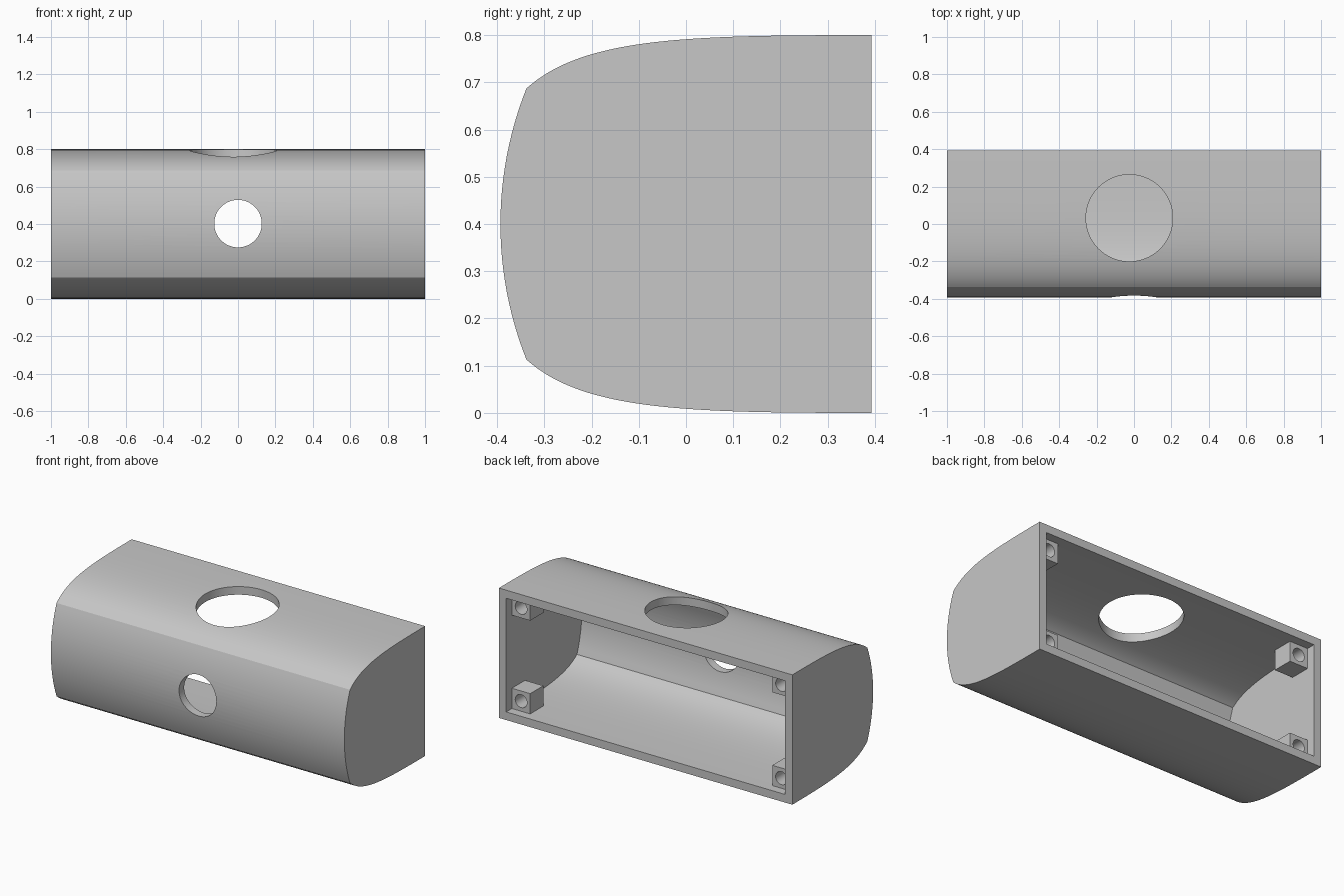
import bpy, bmesh, math
from mathutils import Vector
from mathutils.geometry import interpolate_bezier

cube = bpy.data.objects.get("Cube")
if cube:
    bpy.data.objects.remove(cube, do_unlink=True)

WALL, BACK, MID = 0.05, 0.393, 0.4

grey = bpy.data.materials.new("light grey")
grey.use_nodes = True
grey.diffuse_color = (0.57, 0.57, 0.57, 1)
grey.node_tree.nodes["Principled BSDF"].inputs["Base Color"].default_value = grey.diffuse_color


def add_object(name, bm):
    bmesh.ops.recalc_face_normals(bm, faces=bm.faces)
    mesh = bpy.data.meshes.new(name)
    bm.to_mesh(mesh)
    bm.free()
    mesh.materials.append(grey)
    obj = bpy.data.objects.new(name, mesh)
    bpy.context.collection.objects.link(obj)
    return obj


def prism(name, profile, half):
    """Extrude a (y, z) outline across x."""
    bm = bmesh.new()
    face = bm.faces.new([bm.verts.new((-half, p.x, p.y)) for p in profile])
    ext = bmesh.ops.extrude_face_region(bm, geom=[face])["geom"]
    verts = [v for v in ext if isinstance(v, bmesh.types.BMVert)]
    bmesh.ops.translate(bm, verts=verts, vec=(2 * half, 0, 0))
    return add_object(name, bm)


def box(name, lo, hi):
    bm = bmesh.new()
    bmesh.ops.create_cube(bm, size=1)
    for v in bm.verts:
        v.co = [(a + b) / 2 + c * (b - a) for a, b, c in zip(lo, hi, v.co)]
    return add_object(name, bm)


def cylinder(name, centre, radius, depth, along_y, segments):
    bm = bmesh.new()
    bmesh.ops.create_cone(bm, cap_ends=True, segments=segments, radius1=radius,
                          radius2=radius, depth=depth)
    obj = add_object(name, bm)
    obj.location = centre
    if along_y:
        obj.rotation_euler.x = math.pi / 2
    return obj


def cut(target, cutter):
    cutter.hide_render = True
    mod = target.modifiers.new("cut", "BOOLEAN")
    mod.operation, mod.object, mod.solver = "DIFFERENCE", cutter, "EXACT"
    bpy.context.view_layer.objects.active = target
    bpy.ops.object.modifier_apply(modifier=mod.name)
    bpy.data.objects.remove(cutter, do_unlink=True)


def smooth(obj):
    bpy.ops.object.select_all(action="DESELECT")
    obj.select_set(True)
    bpy.context.view_layer.objects.active = obj
    bpy.ops.object.shade_smooth_by_angle(angle=math.radians(20))


# Outline: upper shoulder curve, bowed front, mirrored lower shoulder
shoulder = [Vector((p.x, p.y)) for p in interpolate_bezier(
    Vector((-0.338, 0.687, 0)), Vector((-0.218, 0.795, 0)),
    Vector((0, 0.8, 0)), Vector((BACK, 0.8, 0)), 32)]
half_height, sag = 0.287, 0.055
radius = (half_height ** 2 + sag ** 2) / (2 * sag)
sweep = math.asin(half_height / radius)
bow = []
for i in range(1, 24):
    a = sweep * (1 - i / 12)
    bow.append(Vector((radius - BACK - radius * math.cos(a), MID + radius * math.sin(a))))
lower = [Vector((p.x, 2 * MID - p.y)) for p in shoulder]
outer = shoulder[::-1] + bow + lower

# Cavity outline, offset inward and run out through the open back
inner = []
for i, p in enumerate(outer):
    t = (outer[min(i + 1, len(outer) - 1)] - outer[max(i - 1, 0)]).normalized()
    inner.append(p + Vector((-t.y, t.x)) * WALL)
inner = [Vector((BACK + 0.1, inner[0].y))] + inner + [Vector((BACK + 0.1, inner[-1].y))]

# Hollow housing with a large top opening and a small front opening
housing = prism("housing_shell", outer, 1.0)
cut(housing, prism("cavity_cutter", inner, 1.0 - WALL))
cut(housing, cylinder("top_opening_cutter", (-0.025, 0.032, 0.8), 0.232, 0.4, False, 96))
cut(housing, cylinder("front_opening_cutter", (0, -0.4, 0.402), 0.127, 0.4, True, 72))
smooth(housing)

# Screw bosses in the four inner corners
SIZE, FRONT, REAR = 0.125, 0.21, 0.338
for sx, side in ((1, "left"), (-1, "right")):
    for sz, level in ((1, "upper"), (-1, "lower")):
        xs = sorted((sx * 0.96, sx * (0.95 - SIZE)))
        zs = sorted((MID + sz * 0.36, MID + sz * (0.35 - SIZE)))
        boss = box(f"{level}_{side}_screw_boss", (xs[0], FRONT, zs[0]), (xs[1], REAR, zs[1]))
        centre = (sx * (0.95 - SIZE / 2), REAR, MID + sz * (0.35 - SIZE / 2))
        cut(boss, cylinder("screw_hole_cutter", centre, 0.04, 0.2, True, 32))
        smooth(boss)
